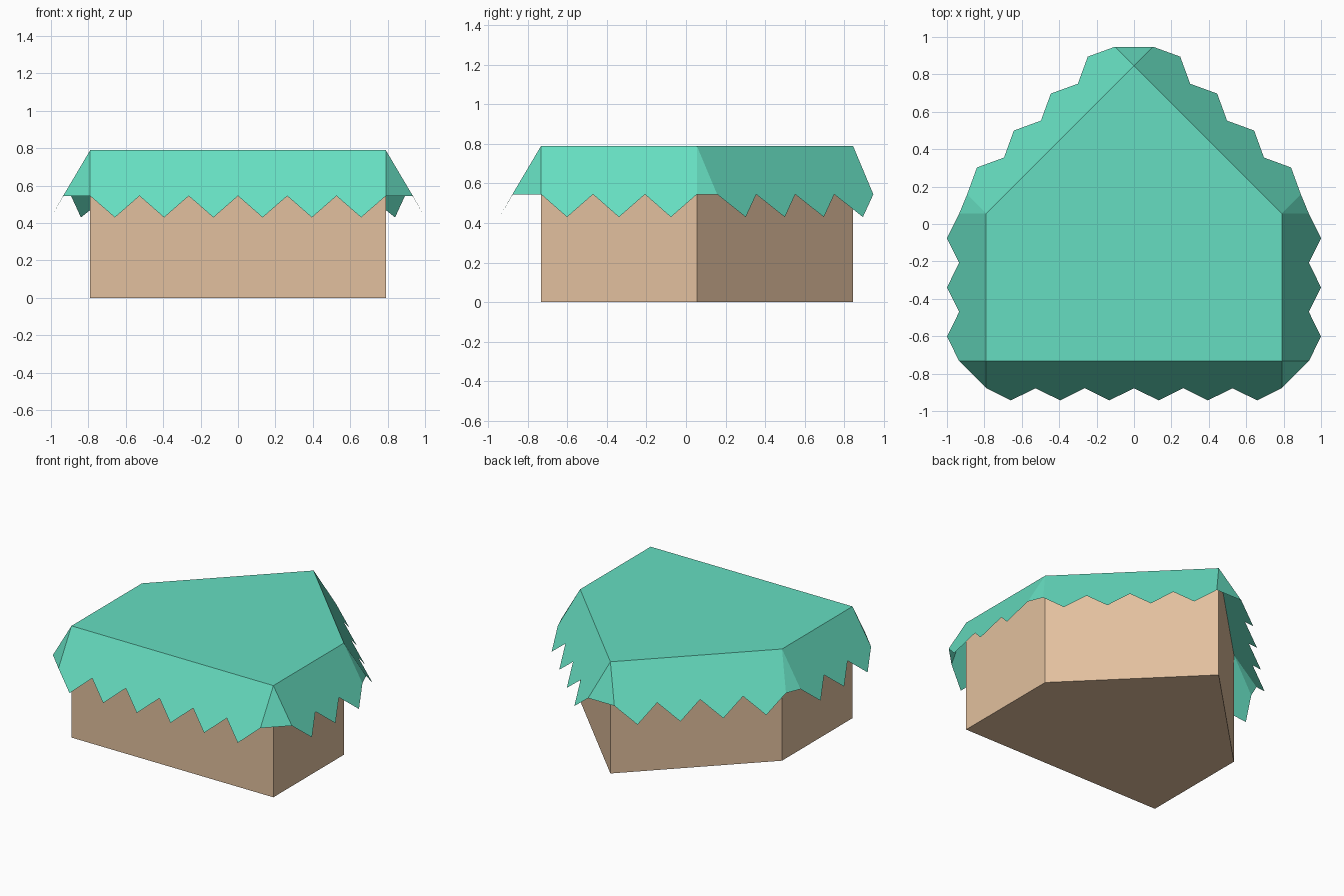
import bpy, bmesh
from mathutils import Vector

if "Cube" in bpy.data.objects:
    bpy.data.objects.remove(bpy.data.objects["Cube"])

HEIGHT = 0.79
# Five-sided footprint, counter-clockwise, with teeth per side
FOOTPRINT = [(-0.79, -0.733), (0.79, -0.733), (0.79, 0.055), (0, 0.845), (-0.79, 0.055)]
TEETH = [6, 3, 4, 4, 3]
VALLEY = (0.145, 0.545)   # outward offset and height of the notches
TIP = (0.21, 0.43)        # outward offset and height of the tooth tips


def material(name, rgb):
    m = bpy.data.materials.new(name)
    m.diffuse_color = (*rgb, 1)
    m.use_nodes = True
    m.node_tree.nodes["Principled BSDF"].inputs["Base Color"].default_value = m.diffuse_color
    return m


def add_object(name, bm, mat):
    bmesh.ops.remove_doubles(bm, verts=bm.verts, dist=1e-5)
    mesh = bpy.data.meshes.new(name)
    bm.to_mesh(mesh)
    bm.free()
    mesh.materials.append(mat)
    bpy.context.collection.objects.link(bpy.data.objects.new(name, mesh))


def face(bm, points):
    bm.faces.new([bm.verts.new(p) for p in points])


def corner(i, z):
    x, y = FOOTPRINT[i % 5]
    return Vector((x, y, z))


def outward(i):
    d = (corner(i + 1, 0) - corner(i, 0)).normalized()
    return Vector((d.y, -d.x, 0))


def hang(i, t, level):
    """Point on the hanging edge of side i, at fraction t along it."""
    offset, z = level
    return corner(i, z).lerp(corner(i + 1, z), t) + outward(i) * offset


tan = material("tan wall", (0.760, 0.527, 0.342))
teal = material("teal cloth", (0.133, 0.730, 0.533))

# Walls and floor
bm = bmesh.new()
face(bm, [corner(i, 0) for i in reversed(range(5))])
for i in range(5):
    face(bm, [corner(i, 0), corner(i + 1, 0), corner(i + 1, HEIGHT), corner(i, HEIGHT)])
add_object("walls", bm, tan)

# Flat cover with slanted, toothed flaps and triangular corner gussets
bm = bmesh.new()
face(bm, [corner(i, HEIGHT) for i in range(5)])
for i, n in enumerate(TEETH):
    edge = [hang(i, k / (2 * n), TIP if k % 2 else VALLEY) for k in range(2 * n + 1)]
    face(bm, edge + [corner(i + 1, HEIGHT), corner(i, HEIGHT)])
    face(bm, [corner(i + 1, HEIGHT), hang(i, 1, VALLEY), hang(i + 1, 0, VALLEY)])
add_object("cloth_cover", bm, teal)
